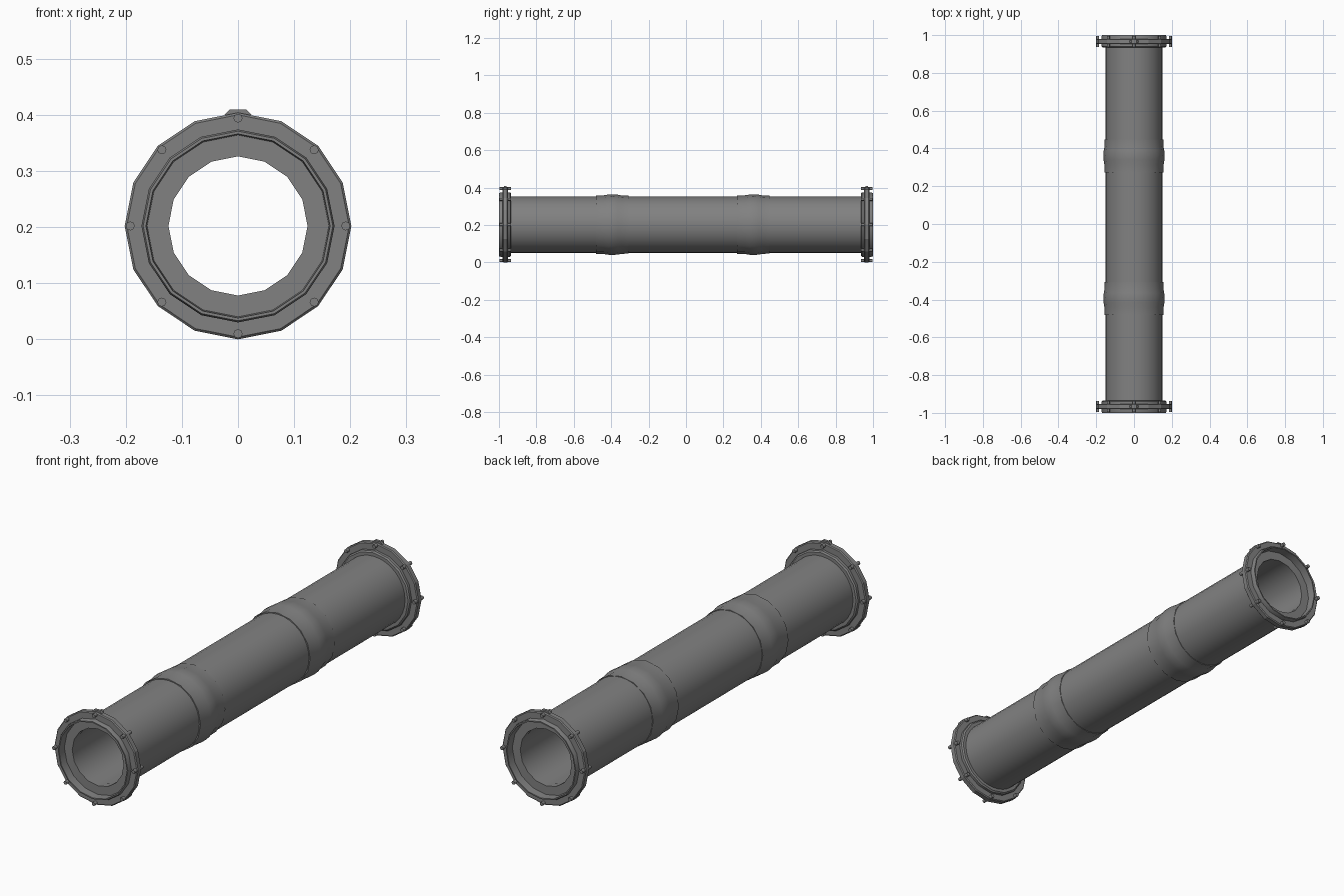
import bpy, math
from mathutils import Matrix, Vector

cube = bpy.data.objects.get("Cube")
if cube:
    bpy.data.objects.remove(cube, do_unlink=True)

AXIS_Z = 0.202

steel = bpy.data.materials.new("grey_steel")
steel.use_nodes = True
grey = (0.22, 0.22, 0.22, 1)
steel.diffuse_color = grey
steel.node_tree.nodes["Principled BSDF"].inputs["Base Color"].default_value = grey


def lathe(name, profile, sides, closed=False, smooth=35):
    """Turn (y, radius) points around the pipe axis."""
    n = len(profile)
    verts = []
    for i in range(sides):
        a = 2 * math.pi * i / sides
        verts += [(r * math.sin(a), y, AXIS_Z + r * math.cos(a)) for y, r in profile]
    faces = []
    for i in range(sides):
        j = (i + 1) % sides
        for k in range(n if closed else n - 1):
            m = (k + 1) % n
            faces.append((i * n + k, i * n + m, j * n + m, j * n + k))
    mesh = bpy.data.meshes.new(name)
    mesh.from_pydata(verts, [], faces)
    obj = bpy.data.objects.new(name, mesh)
    bpy.context.collection.objects.link(obj)
    return finish(obj, smooth)


def finish(obj, smooth):
    obj.data.materials.append(steel)
    bpy.ops.object.select_all(action="DESELECT")
    obj.select_set(True)
    bpy.context.view_layer.objects.active = obj
    # consistent outward normals
    bpy.ops.object.mode_set(mode="EDIT")
    bpy.ops.mesh.select_all(action="SELECT")
    bpy.ops.mesh.normals_make_consistent(inside=False)
    bpy.ops.object.mode_set(mode="OBJECT")
    if smooth:
        bpy.ops.object.shade_smooth_by_angle(angle=math.radians(smooth))
    return obj


# hollow main pipe
lathe("pipe_outer_and_bore", [(-0.96, 0.151), (0.96, 0.151), (0.96, 0.124), (-0.96, 0.124)],
      16 * 2, closed=True)

# bulged joint sleeves
for label, y in (("front", -0.395), ("back", 0.36)):
    lathe(label + "_sleeve",
          [(y - 0.087, 0.148), (y - 0.087, 0.157), (y - 0.045, 0.157), (y - 0.02, 0.161),
           (y + 0.005, 0.162), (y + 0.03, 0.160), (y + 0.05, 0.156),
           (y + 0.087, 0.155), (y + 0.087, 0.148)], 16)

# end couplings, mirrored along the pipe
for label, s in (("front", -1), ("back", 1)):
    # collar with recessed mouth
    lathe(label + "_collar",
          [(s * 0.935, 0.124), (s * 0.935, 0.166), (s * 0.94, 0.172), (s * 0.992, 0.172),
           (s * 1.0, 0.169), (s * 1.0, 0.164), (s * 0.965, 0.162), (s * 0.965, 0.124)],
          16, closed=True, smooth=25)
    # wide flange ring
    lathe(label + "_flange",
          [(s * 0.952, 0.165), (s * 0.952, 0.198), (s * 0.956, 0.202), (s * 0.976, 0.202),
           (s * 0.98, 0.198), (s * 0.98, 0.165)], 16, closed=True, smooth=0)
    # bolts through the flange
    for i in range(8):
        a = math.tau * i / 8
        pos = Vector((0.192 * math.sin(a), s * 0.966, AXIS_Z + 0.192 * math.cos(a)))
        bpy.ops.mesh.primitive_cylinder_add(vertices=8, radius=0.008, depth=0.06,
                                            location=pos, rotation=(math.pi / 2, 0, 0))
        bolt = bpy.context.object
        bolt.name = f"{label}_bolt_{i + 1}"
        finish(bolt, 50)
    # small clip on top of the flange
    bpy.ops.mesh.primitive_cube_add(size=1, location=(0, s * 0.966, AXIS_Z + 0.203))
    clip = bpy.context.object
    clip.name = label + "_top_clip"
    clip.data.transform(Matrix.Diagonal((0.048, 0.012, 0.01, 1)))
    for v in clip.data.vertices:
        if v.co.z > 0:
            v.co.x *= 0.6
    finish(clip, 0)
